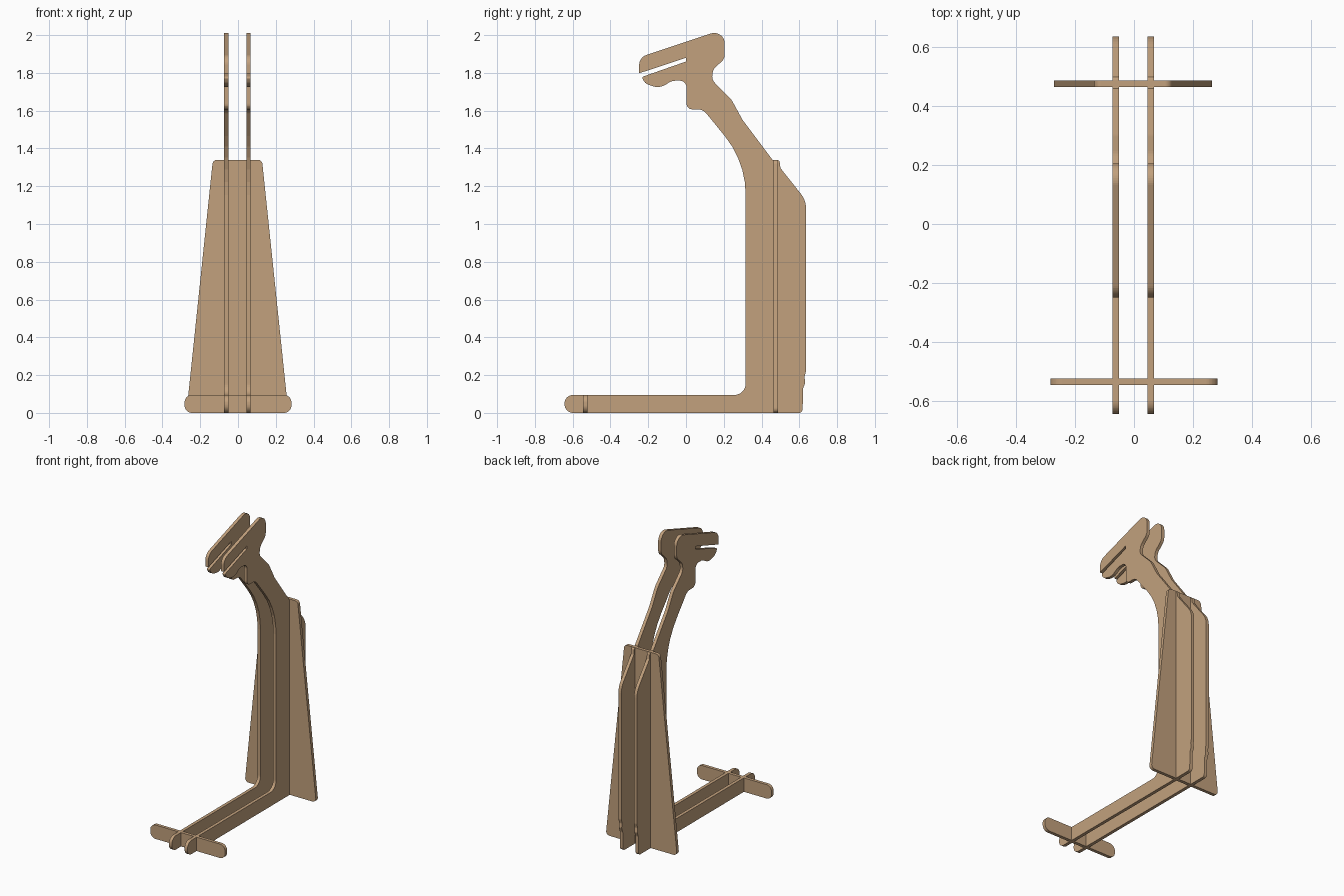
import bpy
import bmesh
import math
from mathutils import Vector

cube = bpy.data.objects.get("Cube")
if cube:
    bpy.data.objects.remove(cube, do_unlink=True)

THICKNESS = 0.022
SHIFT = -0.003  # the uprights and back panel sit slightly off centre

wood = bpy.data.materials.new("light plywood")
wood.use_nodes = True
colour = (0.54, 0.355, 0.205, 1)
wood.diffuse_color = colour
wood.node_tree.nodes["Principled BSDF"].inputs["Base Color"].default_value = colour


def rounded(corners):
    """Turn (u, v, radius) corners into an outline with arcs at the corners."""
    outline = []
    count = len(corners)
    for i, (u, v, radius) in enumerate(corners):
        here = Vector((u, v))
        before = Vector(corners[i - 1][:2]) - here
        after = Vector(corners[(i + 1) % count][:2]) - here
        half = before.angle(after) / 2
        if radius == 0 or half > 1.56:
            outline.append(here)
            continue
        limit = min(before.length, after.length) * 0.49
        tangent = min(radius / math.tan(half), limit)
        radius = tangent * math.tan(half)
        before.normalize()
        after.normalize()
        centre = here + (before + after).normalized() * (radius / math.sin(half))
        start = here + before * tangent - centre
        end = here + after * tangent - centre
        sweep = start.angle_signed(end)
        steps = max(2, math.ceil(abs(sweep) / math.radians(9)))
        for step in range(steps + 1):
            arm = start.copy()
            # angle_signed is clockwise-positive, rotation is counter-clockwise
            angle = -sweep * step / steps
            c, s = math.cos(angle), math.sin(angle)
            outline.append(centre + Vector((arm.x * c - arm.y * s, arm.x * s + arm.y * c)))
    return outline


def make_board(name, corners, place, direction):
    """Extrude a rounded outline into a flat board centred on its plane."""
    bm = bmesh.new()
    half = Vector(direction) * THICKNESS / 2
    points = [place(p.x, p.y) - half for p in rounded(corners)]
    face = bm.faces.new([bm.verts.new(p) for p in points])
    extruded = bmesh.ops.extrude_face_region(bm, geom=[face])
    moved = [e for e in extruded["geom"] if isinstance(e, bmesh.types.BMVert)]
    bmesh.ops.translate(bm, verts=moved, vec=half * 2)
    bmesh.ops.recalc_face_normals(bm, faces=bm.faces)
    mesh = bpy.data.meshes.new(name)
    bm.to_mesh(mesh)
    bm.free()
    mesh.materials.append(wood)
    board = bpy.data.objects.new(name, mesh)
    bpy.context.collection.objects.link(board)
    return board


# Side upright profile: foot and back edge
back_edge = [
    (-0.643, 0, 0.045), (0.617, 0, 0.02), (0.62, 0.13, 0.03),
    (0.632, 0.16, 0.02), (0.627, 0.19, 0.02), (0.635, 0.22, 0.03),
    (0.635, 1.126, 0.12), (0.5, 1.296, 0), (0.495, 1.337, 0.01), (0.458, 1.34, 0),
]
# Neck, rounded head, slot and lower jaw
head = [
    (0.3, 1.55, 0.1), (0.24, 1.66, 0.1), (0.135, 1.765, 0.05), (0.145, 1.82, 0.05),
    (0.205, 1.875, 0.05), (0.205, 2.033, 0.09), (-0.248, 1.882, 0.1),
    (-0.248, 1.798, 0), (0, 1.88, 0), (0, 1.86, 0), (-0.235, 1.778, 0.01),
    (-0.215, 1.742, 0.05), (-0.14, 1.718, 0.1), (-0.075, 1.758, 0.06),
    (0.003, 1.76, 0.06),
]
# Chin, throat curve and inner corner of the foot
front_edge = [
    (0.003, 1.607, 0.03), (0.09, 1.607, 0.06), (0.316, 1.33, 0.5),
    (0.316, 0.095, 0.06), (-0.643, 0.095, 0.045),
]
for side, name in ((-1, "right_upright"), (1, "left_upright")):
    x = side * 0.059 + SHIFT
    make_board(name, back_edge + head + front_edge,
               lambda u, v, x=x: Vector((x, u, v)), (1, 0, 0))

# Tapered back panel
make_board("back_panel",
           [(-0.27, 0, 0.025), (0.27, 0, 0.025), (0.13, 1.34, 0.025), (-0.13, 1.34, 0.025)],
           lambda u, v: Vector((u + SHIFT, 0.475, v)), (0, 1, 0))

# Front cross foot
make_board("front_cross_foot",
           [(-0.283, 0, 0.04), (0.283, 0, 0.04), (0.283, 0.095, 0.04), (-0.283, 0.095, 0.04)],
           lambda u, v: Vector((u, -0.533, v)), (0, 1, 0))
